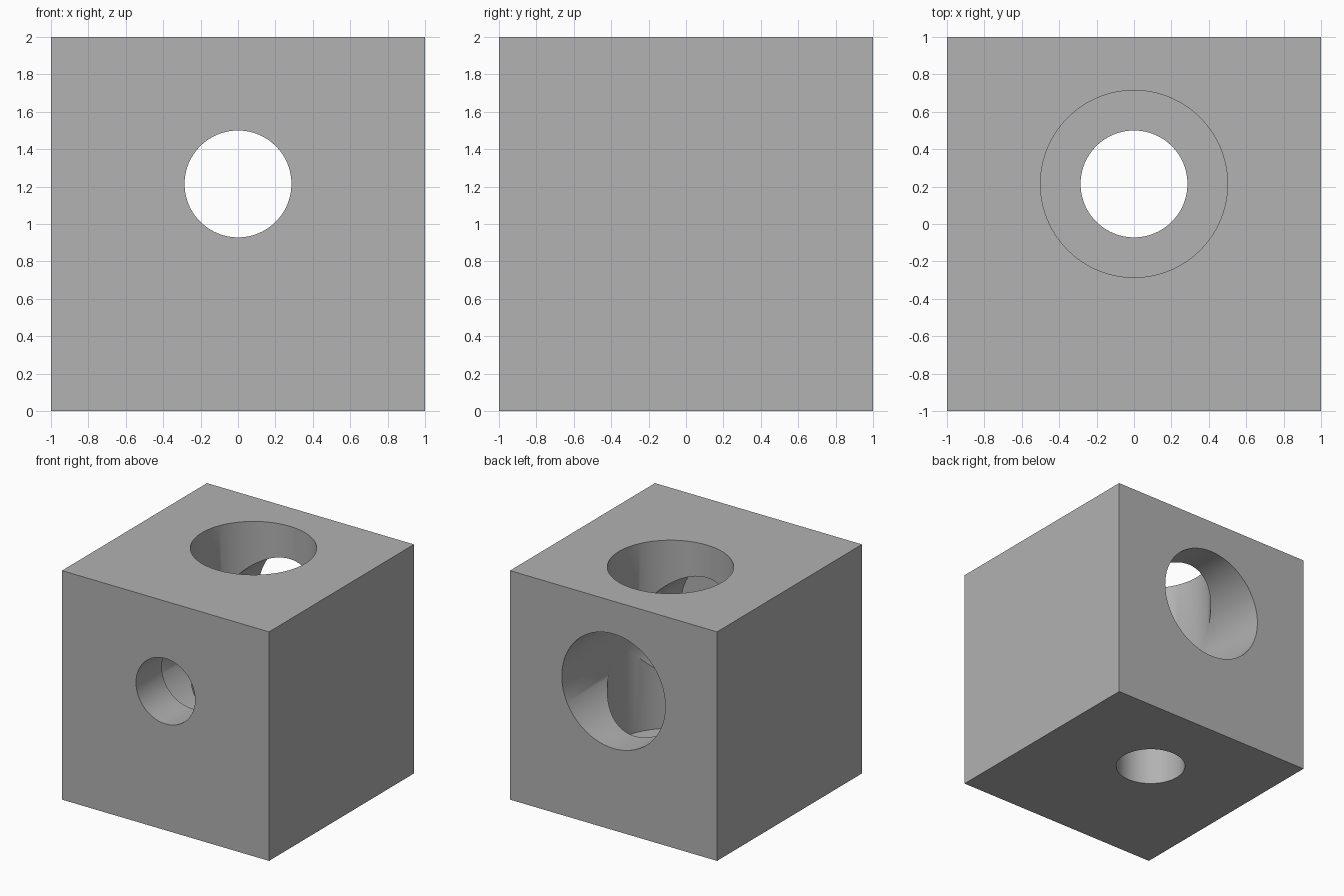
import bpy
from math import pi

old = bpy.data.objects.get("Cube")
if old:
    bpy.data.objects.remove(old, do_unlink=True)

# Proportions: the block is 28 units wide
U = 2 / 28
SMALL, LARGE = 4 * U, 7 * U      # hole and counterbore radii
OFFSET = 3 * U                   # hole centre from block centre
STEP = 5 * U                     # length of the narrow end

grey = bpy.data.materials.new("plain grey")
grey.use_nodes = True
colour = (0.445, 0.445, 0.445, 1)
grey.diffuse_color = colour
grey.node_tree.nodes["Principled BSDF"].inputs["Base Color"].default_value = colour

# Solid block
bpy.ops.mesh.primitive_cube_add(size=2, location=(0, 0, 1))
block = bpy.context.object
block.name = "bored_block"
block.data.materials.append(grey)


def bore(name, radius, start, end, vertical):
    """Cut a round hole along z (vertical) or along y."""
    mid = (start + end) / 2
    place = (0, OFFSET, mid) if vertical else (0, mid, 1 + OFFSET)
    bpy.ops.mesh.primitive_cylinder_add(
        vertices=96, radius=radius, depth=end - start, location=place,
        rotation=(0 if vertical else pi / 2, 0, 0))
    cutter = bpy.context.object
    cutter.name = name
    cutter.hide_render = True
    cutter.data.materials.append(grey)
    mod = block.modifiers.new(name, "BOOLEAN")
    mod.operation = "DIFFERENCE"
    mod.solver = "EXACT"
    mod.object = cutter
    bpy.ops.object.select_all(action="DESELECT")
    bpy.context.view_layer.objects.active = block
    block.select_set(True)
    bpy.ops.object.modifier_apply(modifier=mod.name)
    bpy.data.objects.remove(cutter, do_unlink=True)


# Wide bores from the top and back, narrow holes out the other ends
bore("top_bore", LARGE, STEP, 2.2, True)
bore("back_bore", LARGE, STEP - 1, 1.2, False)
bore("bottom_hole", SMALL, -0.2, STEP + 0.1, True)
bore("front_hole", SMALL, -1.2, STEP - 0.9, False)

bpy.ops.object.shade_smooth_by_angle(angle=pi / 6)
